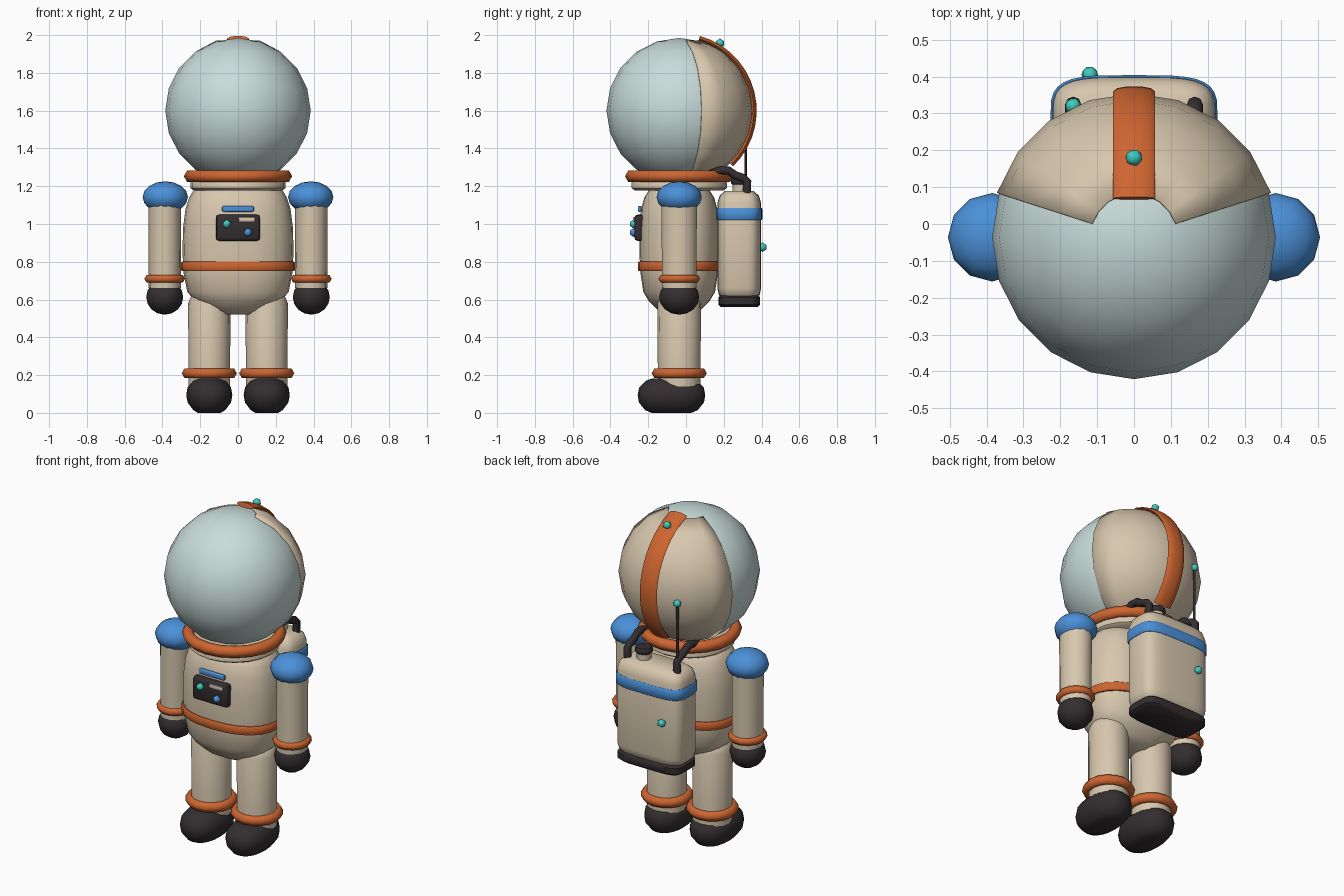
import bpy, bmesh, math
from mathutils import Vector, Matrix

cube = bpy.data.objects.get("Cube")
if cube:
    bpy.data.objects.remove(cube, do_unlink=True)

CY = -0.036  # depth of the figure's axis


def material(name, rgb):
    m = bpy.data.materials.new(name)
    m.use_nodes = True
    m.diffuse_color = (*rgb, 1)
    m.node_tree.nodes["Principled BSDF"].inputs["Base Color"].default_value = (*rgb, 1)
    return m


BEIGE = material("beige fabric", (0.68, 0.57, 0.42))
GLASS = material("pale glass", (0.58, 0.72, 0.70))
ORANGE = material("orange trim", (0.62, 0.13, 0.03))
BLUE = material("blue plastic", (0.07, 0.28, 0.69))
DARK = material("dark rubber", (0.034, 0.027, 0.029))
TEAL = material("teal light", (0.05, 0.60, 0.51))


def finish(name, bm, mat, loc=(0, 0, 0), angle=45):
    bmesh.ops.recalc_face_normals(bm, faces=bm.faces)
    mesh = bpy.data.meshes.new(name)
    bm.to_mesh(mesh)
    bm.free()
    mesh.materials.append(mat)
    mesh.polygons.foreach_set("use_smooth", [True] * len(mesh.polygons))
    mesh.set_sharp_from_angle(angle=math.radians(angle))
    ob = bpy.data.objects.new(name, mesh)
    ob.location = loc
    bpy.context.collection.objects.link(ob)
    return ob


def skin(bm, rings, closed=False):
    """Bridge equal rings of points with quads, capping open ends."""
    loops = [[bm.verts.new(p) for p in ring] for ring in rings]
    n = len(loops[0])
    pairs = list(zip(loops, loops[1:]))
    if closed:
        pairs.append((loops[-1], loops[0]))
    else:
        bm.faces.new(loops[0])
        bm.faces.new(loops[-1])
    for a, b in pairs:
        for i in range(n):
            j = (i + 1) % n
            bm.faces.new((a[i], a[j], b[j], b[i]))


def loft(name, profile, mat, loc, power=2, segs=20):
    """Stack (z, half width, half depth) rings; power above 2 squares them."""
    def ring(z, rx, ry):
        pts = []
        for i in range(segs):
            t = math.tau * i / segs
            c, s = math.cos(t), math.sin(t)
            e = 2 / power
            pts.append((math.copysign(abs(c) ** e, c) * rx,
                        math.copysign(abs(s) ** e, s) * ry, z))
        return pts
    bm = bmesh.new()
    skin(bm, [ring(*p) for p in profile])
    return finish(name, bm, mat, loc)


def ball(name, mat, loc, size, segs=12, rings=8):
    bm = bmesh.new()
    bmesh.ops.create_uvsphere(bm, u_segments=segs, v_segments=rings, radius=1)
    bmesh.ops.scale(bm, vec=size, verts=bm.verts)
    return finish(name, bm, mat, loc, 60)


def knob(name, loc, mat=TEAL, r=0.025):
    bm = bmesh.new()
    bmesh.ops.create_icosphere(bm, subdivisions=1, radius=r)
    return finish(name, bm, mat, loc)


def torus(name, mat, loc, major, minor, segs=20, sides=6):
    bm = bmesh.new()
    rings = []
    for i in range(segs):
        a = math.tau * i / segs
        rings.append([((major + minor * math.cos(b)) * math.cos(a),
                       (major + minor * math.cos(b)) * math.sin(a),
                       minor * math.sin(b))
                      for b in (math.tau * k / sides for k in range(sides))])
    skin(bm, rings, closed=True)
    return finish(name, bm, mat, loc, 62)


def block(name, mat, loc, size, bevel):
    bm = bmesh.new()
    bmesh.ops.create_cube(bm, size=1)
    bmesh.ops.scale(bm, vec=size, verts=bm.verts)
    bmesh.ops.bevel(bm, geom=bm.edges[:], offset=bevel, segments=2,
                    profile=0.5, affect='EDGES')
    return finish(name, bm, mat, loc)


def tube(name, mat, pts, r, sides=8):
    """Round tube through points lying in a plane of constant x."""
    pts = [Vector(p) for p in pts]
    rings = []
    for i, p in enumerate(pts):
        d = (pts[min(i + 1, len(pts) - 1)] - pts[max(i - 1, 0)]).normalized()
        side = Vector((1, 0, 0))
        up = side.cross(d).normalized()
        rings.append([p + r * (math.cos(t) * side + math.sin(t) * up)
                      for t in (math.tau * k / sides for k in range(sides))])
    bm = bmesh.new()
    skin(bm, rings)
    return finish(name, bm, mat, angle=60)


# Torso and belt
AXIS = (0, CY, 0)
loft("torso", [(0.52, 0.10, 0.07), (0.545, 0.16, 0.115), (0.59, 0.225, 0.16),
               (0.64, 0.268, 0.19), (0.74, 0.288, 0.205), (0.85, 0.294, 0.211),
               (0.98, 0.291, 0.21), (1.08, 0.278, 0.202), (1.14, 0.258, 0.185),
               (1.18, 0.235, 0.16), (1.20, 0.20, 0.14)], BEIGE, AXIS, 2.4, 24)
loft("belt", [(0.75, 0.296, 0.214), (0.757, 0.302, 0.219),
              (0.795, 0.302, 0.219), (0.802, 0.296, 0.214)], ORANGE, AXIS, 2.4, 24)

# Neck and helmet
loft("neck_collar", [(1.178, 0.235, 0.235), (1.19, 0.252, 0.252),
                     (1.22, 0.252, 0.252), (1.235, 0.24, 0.24)], BEIGE, AXIS)
torus("neck_ring", ORANGE, (0, CY, 1.253), 0.253, 0.034)
HEAD = (0, CY, 1.6)
ball("visor_globe", GLASS, HEAD, (0.385,) * 3, 20, 10)

bm = bmesh.new()
bmesh.ops.create_uvsphere(bm, u_segments=20, v_segments=10, radius=0.391)
away = []
for f in bm.faces:
    c = f.calc_center_median()
    azimuth = math.degrees(math.atan2(c.y, c.x))
    if not 18 < azimuth < 162 or c.z > 0.372:
        away.append(f)
bmesh.ops.delete(bm, geom=away, context='FACES')
shell = finish("helmet_back_shell", bm, BEIGE, HEAD)
solid = shell.modifiers.new("thickness", 'SOLIDIFY')
solid.thickness = 0.008

# Curved crest strip running down the back of the helmet
bm = bmesh.new()
rings = []
for i in range(15):
    a = math.radians(15.5 + i * 8.6)
    out = Vector((0, math.sin(a), math.cos(a)))
    rings.append([out * (0.396 + 0.015 * math.sin(t)) + Vector((0.057 * math.cos(t), 0, 0))
                  for t in (math.tau * k / 10 for k in range(10))])
skin(bm, rings)
finish("helmet_crest", bm, ORANGE, HEAD, 60)
knob("crest_light", (0, 0.18, 1.957))

# Arms and legs, one set per side
for side, s in (("left", 1), ("right", -1)):
    ax, lx = s * 0.388, s * 0.152
    loft(side + "_arm", [(0.66, 0.085, 0.093), (0.9, 0.086, 0.095),
                         (1.14, 0.087, 0.096)], BEIGE, (ax, CY, 0), 2, 14)
    ball(side + "_shoulder", BLUE, (s * 0.385, CY, 1.142), (0.12, 0.12, 0.084))
    cuff = torus(side + "_wrist_ring", ORANGE, (ax, CY, 0.71), 0.09, 0.023, 14)
    cuff.scale.x = 0.95
    ball(side + "_glove", DARK, (ax, CY, 0.613), (0.098, 0.106, 0.093))
    loft(side + "_leg", [(0.14, 0.11, 0.113), (0.58, 0.112, 0.115),
                         (0.62, 0.095, 0.098), (0.64, 0.06, 0.062)],
         BEIGE, (lx, CY, 0), 2, 16)
    torus(side + "_ankle_ring", ORANGE, (lx, CY, 0.21), 0.116, 0.03, 16)
    loft(side + "_boot", [(0.0, 0.06, 0.105), (0.015, 0.085, 0.14),
                          (0.055, 0.115, 0.172), (0.095, 0.122, 0.179),
                          (0.135, 0.115, 0.171), (0.17, 0.085, 0.135),
                          (0.183, 0.055, 0.10)], DARK, (lx, -0.077, 0), 2.3, 20)

# Chest controls
block("chest_panel", DARK, (0, -0.248, 0.98), (0.234, 0.05, 0.138), 0.016)
block("chest_bar", BLUE, (0, -0.245, 1.08), (0.168, 0.02, 0.031), 0.007)
block("panel_switch", BEIGE, (0.047, -0.273, 1.024), (0.086, 0.016, 0.024), 0.005)
knob("panel_teal_button", (-0.06, -0.276, 1.0), TEAL, 0.024)
knob("panel_blue_button", (0.052, -0.276, 0.955), BLUE, 0.024)

# Backpack
PACK = (0, 0.282, 0)
loft("backpack", [(0.60, 0.18, 0.085), (0.625, 0.21, 0.108), (0.66, 0.22, 0.116),
                  (1.11, 0.22, 0.116), (1.15, 0.208, 0.104), (1.175, 0.175, 0.075)],
     BEIGE, PACK, 4, 32)
loft("backpack_band", [(1.02, 0.222, 0.117), (1.026, 0.227, 0.122),
                       (1.08, 0.227, 0.122), (1.086, 0.222, 0.117)], BLUE, PACK, 4, 32)
loft("backpack_base", [(0.56, 0.195, 0.098), (0.573, 0.213, 0.111),
                       (0.61, 0.213, 0.111), (0.623, 0.195, 0.098)], DARK, PACK, 5, 32)
knob("backpack_light", (-0.12, 0.405, 0.877))
CAP = (0.08, 0.287, 0)
loft("filler_neck", [(1.15, 0.04, 0.04), (1.215, 0.04, 0.04)], BEIGE, CAP, 2, 12)
loft("filler_cap", [(1.21, 0.042, 0.042), (1.218, 0.05, 0.05),
                    (1.237, 0.05, 0.05), (1.245, 0.042, 0.042)], DARK, CAP, 2, 12)

# Hoses and antenna
for side, s in (("left", 1), ("right", -1)):
    tube(side + "_hose", DARK, [(s * 0.165, y, z) for y, z in (
        (0.13, 1.265), (0.185, 1.285), (0.225, 1.283), (0.26, 1.258),
        (0.305, 1.243), (0.324, 1.225), (0.32, 1.15))], 0.022)
tube("antenna_rod", DARK, [(-0.165, 0.317, 1.15), (-0.165, 0.317, 1.58)], 0.008, 6)
knob("antenna_tip", (-0.165, 0.32, 1.58), TEAL, 0.024)
